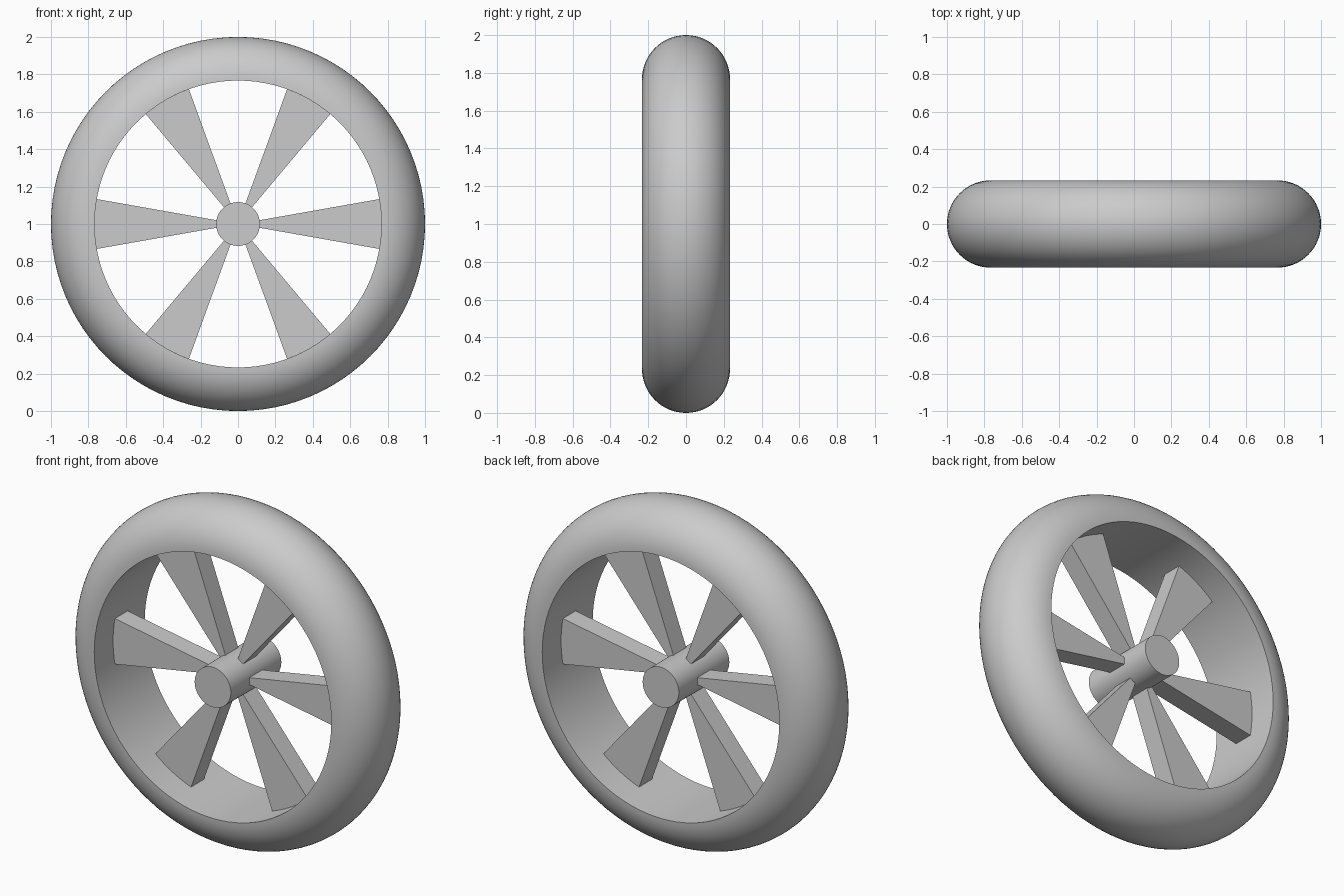
import bpy, bmesh, math
from mathutils import Matrix

cube = bpy.data.objects.get("Cube")
if cube:
    bpy.data.objects.remove(cube, do_unlink=True)

HALF = 0.233          # half width of rim and hub
INNER = 1 - HALF      # inner radius of the rim
HUB = 0.117
SPOKE_HALF = 0.059

grey = bpy.data.materials.new("plain grey")
grey.use_nodes = True
grey.diffuse_color = (0.6, 0.6, 0.6, 1)
grey.node_tree.nodes["Principled BSDF"].inputs["Base Color"].default_value = (0.6, 0.6, 0.6, 1)


def finish(name, bm):
    """Turn a bmesh, built around the axle, into a shaded object."""
    bmesh.ops.recalc_face_normals(bm, faces=bm.faces)
    mesh = bpy.data.meshes.new(name)
    bm.to_mesh(mesh)
    bm.free()
    mesh.materials.append(grey)
    obj = bpy.data.objects.new(name, mesh)
    obj.location.z = 1
    bpy.context.collection.objects.link(obj)
    bpy.ops.object.select_all(action='DESELECT')
    obj.select_set(True)
    bpy.context.view_layer.objects.active = obj
    bpy.ops.object.shade_smooth_by_angle(angle=math.radians(30))
    return obj


# Rim: half-round profile with a flat inner wall, spun around the axle
bm = bmesh.new()
arc = [math.pi * (i / 32 - 0.5) for i in range(33)]
verts = [bm.verts.new((INNER + HALF * math.cos(a), HALF * math.sin(a), 0)) for a in arc]
edges = [bm.edges.new((verts[i - 1], verts[i])) for i in range(len(verts))]
bmesh.ops.spin(bm, geom=verts + edges, cent=(0, 0, 0), axis=(0, 1, 0),
               angle=math.tau, steps=96, use_merge=True)
bmesh.ops.remove_doubles(bm, verts=bm.verts, dist=1e-5)
finish("rim", bm)

# Hub: plain cylinder as wide as the rim
bm = bmesh.new()
bmesh.ops.create_cone(bm, cap_ends=True, segments=64, radius1=HUB, radius2=HUB,
                      depth=2 * HALF, matrix=Matrix.Rotation(math.pi / 2, 4, 'X'))
finish("hub", bm)

# Spokes: six thin wedges that widen from the hub to the rim
for n in range(6):
    bm = bmesh.new()
    mid = n * math.tau / 6
    outline = [(HUB * 0.98, -10), (HUB * 0.98, 10)]
    outline += [(INNER, 10 - 20 * i / 6) for i in range(7)]
    face = bm.faces.new([
        bm.verts.new((r * math.cos(mid + math.radians(d)), -SPOKE_HALF,
                      r * math.sin(mid + math.radians(d)))) for r, d in outline])
    ext = bmesh.ops.extrude_face_region(bm, geom=[face], use_keep_orig=True)
    moved = [g for g in ext["geom"] if isinstance(g, bmesh.types.BMVert)]
    bmesh.ops.translate(bm, verts=moved, vec=(0, 2 * SPOKE_HALF, 0))
    finish("spoke_%d" % (n + 1), bm)
